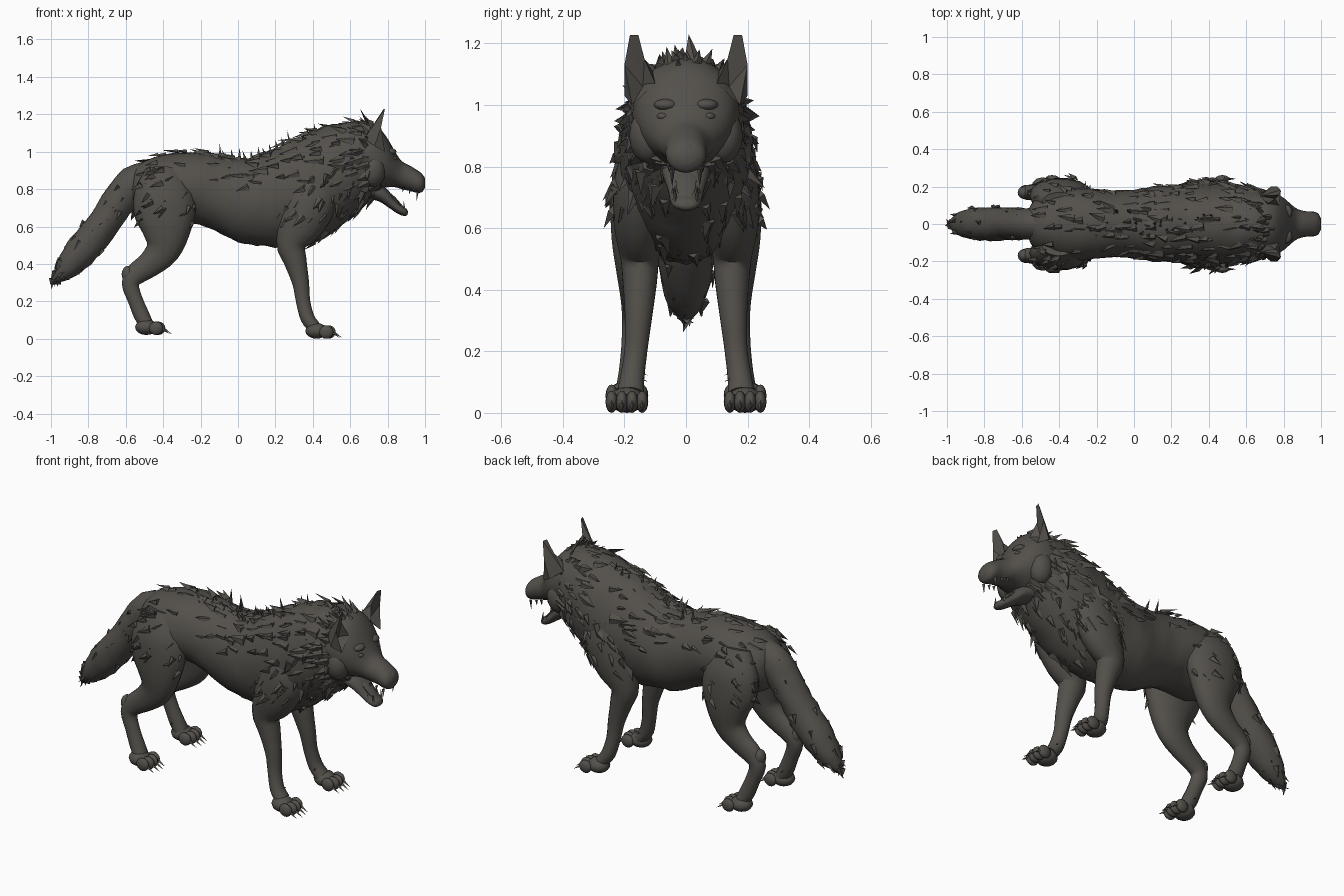
import bpy, bmesh, math, random
from mathutils import Vector

if "Cube" in bpy.data.objects:
    bpy.data.objects.remove(bpy.data.objects["Cube"])

random.seed(7)
fur = bpy.data.materials.new("dark fur")
fur.diffuse_color = (0.088, 0.081, 0.071, 1)
fur.use_nodes = True
fur.node_tree.nodes["Principled BSDF"].inputs["Base Color"].default_value = fur.diffuse_color


def finish(name, bm, smooth=True):
    bmesh.ops.recalc_face_normals(bm, faces=bm.faces)
    me = bpy.data.meshes.new(name)
    bm.to_mesh(me)
    bm.free()
    ob = bpy.data.objects.new(name, me)
    bpy.context.collection.objects.link(ob)
    me.materials.append(fur)
    if smooth:
        bpy.ops.object.select_all(action='DESELECT')
        ob.select_set(True)
        bpy.context.view_layer.objects.active = ob
        bpy.ops.object.shade_smooth_by_angle(angle=math.radians(50))
    return ob


def spline(rows, sub):
    """Smoothly interpolate rows of numbers."""
    out = []
    for i in range(len(rows) - 1):
        p = [rows[max(0, i - 1)], rows[i], rows[i + 1], rows[min(len(rows) - 1, i + 2)]]
        for k in range(sub):
            t = k / sub
            out.append([0.5 * (2 * b + (c - a) * t + (2 * a - 5 * b + 4 * c - d) * t * t
                               + (3 * b - a - 3 * c + d) * t ** 3) for a, b, c, d in zip(*p)])
    return out + [list(rows[-1])]


def loft(name, rows, sides=16, sub=3, upright=False, rough=0.0):
    """Rows are x, y, z, in-plane radius, sideways radius."""
    bm = bmesh.new()
    st = spline(rows, sub)
    rings = []
    for i, (x, y, z, r, w) in enumerate(st):
        a, b = Vector(st[max(0, i - 1)][:3]), Vector(st[min(len(st) - 1, i + 1)][:3])
        t = Vector((1, 0, 0)) if upright else (b - a).normalized()
        side = Vector((0, 1, 0))
        side = (side - t * side.dot(t)).normalized()
        up = t.cross(side)
        ring = []
        for k in range(sides):
            an = 2 * math.pi * k / sides
            f = 1 + random.uniform(-rough, rough)
            ring.append(bm.verts.new(Vector((x, y, z)) + up * (r * f * math.cos(an))
                                     + side * (w * f * math.sin(an))))
        rings.append(ring)
    for p, q in zip(rings, rings[1:]):
        for k in range(sides):
            bm.faces.new((p[k], p[(k + 1) % sides], q[(k + 1) % sides], q[k]))
    bm.faces.new(rings[0])
    bm.faces.new(rings[-1])
    return finish(name, bm)


def sections(rows):
    """Turn x, top, bottom, half width into loft rows."""
    return [(x, 0, (t + b) / 2, (t - b) / 2, w) for x, t, b, w in rows]


def blob(name, c, s):
    bm = bmesh.new()
    bmesh.ops.create_uvsphere(bm, u_segments=12, v_segments=8, radius=1)
    for v in bm.verts:
        v.co = Vector(c) + Vector((v.co.x * s[0], v.co.y * s[1], v.co.z * s[2]))
    return finish(name, bm)


def spike(bm, c, n, d, length, w, h):
    """One flat tapered lock of fur, claw or tooth."""
    side = n.cross(d).normalized()
    a, b, r, tip = [bm.verts.new(p) for p in
                    (c + side * w, c - side * w, c + n * h, c + d * length)]
    for f in ((a, r, tip), (r, b, tip), (b, a, tip), (a, b, r)):
        bm.faces.new(f)


def tufts(name, ob, count, rule, length, flow, lift):
    """Scatter locks over faces that satisfy the rule, lying along the flow."""
    faces = [p for p in ob.data.polygons if len(p.vertices) == 4 and rule(p.center, p.normal)]
    bm = bmesh.new()
    for _ in range(count):
        p = random.choice(faces)
        n = p.normal.copy()
        f = Vector(flow) + Vector([random.uniform(-0.3, 0.3) for _ in range(3)])
        f = f - n * f.dot(n)
        if f.length < 0.05:
            continue
        d = (f.normalized() + n * random.uniform(0.3, 1.3) * lift).normalized()
        jit = Vector([random.uniform(-0.012, 0.012) for _ in range(3)])
        ln = length * random.uniform(0.6, 1.3)
        spike(bm, p.center + jit - n * 0.008, n, d, ln, ln * 0.3, 0.018)
    return finish(name, bm, False)


# torso and neck
torso = loft("torso", sections([
    (-.57, .88, .72, .06), (-.53, .935, .66, .13), (-.4, .985, .61, .19), (-.25, 1.0, .62, .19),
    (-.13, .985, .58, .18), (0, .965, .515, .185), (.1, .97, .50, .20), (.2, 1.02, .49, .205),
    (.3, 1.07, .485, .21), (.4, 1.11, .51, .215), (.5, 1.145, .565, .215), (.6, 1.16, .64, .20),
    (.68, 1.15, .715, .18), (.74, 1.10, .78, .13)]), 24, 3, True, 0.02)

# head with upper muzzle
head = loft("head", sections([
    (.58, 1.14, .80, .16), (.68, 1.155, .79, .175), (.75, 1.13, .80, .165), (.80, 1.07, .81, .14),
    (.84, 1.0, .81, .105), (.875, .95, .80, .08), (.92, .925, .79, .068), (.96, .90, .78, .066),
    (.985, .88, .785, .056), (1.0, .855, .81, .03)]), 20, 3, True)
blob("nose", (.972, 0, .853), (.028, .04, .028))
# lower jaw and tongue
loft("lower_jaw", [(.70, 0, .80, .05, .085), (.77, 0, .77, .04, .075), (.82, 0, .725, .028, .06),
                   (.865, 0, .69, .024, .052), (.895, 0, .675, .02, .04), (.908, 0, .672, .008, .02)], 14)
loft("tongue", [(.76, 0, .80, .012, .04), (.82, 0, .76, .012, .036), (.86, 0, .72, .01, .03),
                (.885, 0, .70, .004, .015)], 10)

# tail
tail = loft("tail", [(-.46, 0, .86, .09, .08), (-.56, 0, .825, .095, .085), (-.63, 0, .745, .092, .085),
                     (-.69, 0, .655, .085, .085), (-.77, 0, .55, .09, .09), (-.85, 0, .455, .085, .085),
                     (-.92, 0, .375, .062, .065), (-.965, 0, .325, .03, .035), (-.985, 0, .305, .008, .01)],
            16, 3, False, 0.05)

front_rows = [(.42, .12, .90, .10, .06), (.40, .14, .77, .14, .092), (.345, .152, .63, .125, .085),
              (.285, .15, .51, .082, .065), (.305, .15, .42, .062, .056), (.335, .155, .3, .045, .044),
              (.348, .163, .2, .038, .038), (.372, .175, .11, .038, .04), (.41, .18, .06, .035, .045)]
hind_rows = [(-.40, .12, .91, .09, .05), (-.40, .145, .79, .155, .09), (-.39, .162, .67, .165, .085),
             (-.385, .168, .56, .125, .075), (-.405, .168, .47, .092, .06), (-.47, .168, .40, .07, .048),
             (-.545, .168, .345, .058, .042), (-.575, .17, .29, .046, .039), (-.55, .175, .21, .04, .036),
             (-.515, .18, .125, .042, .04), (-.485, .185, .07, .036, .045)]


def paw(name, x, y, z):
    blob(name + "_pad", (x - .035, y, z + .042), (.06, .058, .042))
    bm = bmesh.new()
    for k in (-1.5, -.5, .5, 1.5):
        tx, ty = x + .035 - abs(k) * .012, y + k * .033
        blob(name + "_toe", (tx, ty, z + .036), (.038, .02, .036))
        spike(bm, Vector((tx + .025, ty, z + .03)), Vector((0, 0, 1)),
              Vector((.88, 0, -.47)), .055, .009, .016)
    # dewclaw
    inner = -1 if y > 0 else 1
    spike(bm, Vector((x - .07, y + inner * .03, z + .11)), Vector((0, 0, 1)),
          Vector((.3, inner * .9, -.2)).normalized(), .04, .012, .015)
    finish(name + "_claws", bm, False)


for s, label in ((1, "left"), (-1, "right")):
    # legs and paws
    fl = loft(label + "_front_leg", [(x, s * y, z, r, w) for x, y, z, r, w in front_rows], 14)
    hl = loft(label + "_hind_leg", [(x, s * y, z, r, w) for x, y, z, r, w in hind_rows], 14)
    blob(label + "_hock", (-.588, s * .168, .345), (.034, .034, .045))
    paw(label + "_front_paw", .455, s * .192, .0)
    paw(label + "_hind_paw", -.455, s * .192, .02)
    out = lambda c, n: n.y * s > .3 and c.z > .62
    tufts(label + "_shoulder_fur", fl, 30, out, .07, (-.6, s * .1, -.6), .35)
    tufts(label + "_haunch_fur", hl, 28, out, .06, (-.7, s * .1, -.5), .3)
    # cupped ear
    bm = bmesh.new()
    pts = [(.775, .10, 1.07), (.70, .10, 1.10), (.675, .15, 1.07), (.73, .20, 1.03), (.785, .175, 1.0),
           (.735, .14, 1.06), (.765, .20, 1.13), (.755, .135, 1.15), (.785, .182, 1.228), (.778, .155, 1.228)]
    v = [bm.verts.new((x, s * y, z)) for x, y, z in pts]
    for f in ((0, 1, 7), (1, 2, 7), (2, 9, 7), (2, 8, 9), (2, 6, 8), (2, 3, 6), (3, 4, 6),
              (4, 5, 6), (5, 0, 7), (5, 7, 9), (5, 9, 8), (5, 8, 6), (0, 5, 4), (0, 4, 3, 2, 1)):
        bm.faces.new([v[i] for i in f])
    finish(label + "_ear", bm, False)
    # brow, eye, cheek
    blob(label + "_brow", (.812, s * .065, 1.0), (.035, .04, .02))
    blob(label + "_eye", (.832, s * .075, .963), (.018, .02, .012))
    blob(label + "_cheek", (.72, s * .12, .90), (.07, .065, .09))
    # fangs
    bm = bmesh.new()
    for x, y, z, d, ln in ((.955, .045, .79, -1, .055), (.885, .036, .685, 1, .055),
                           (.915, .05, .80, -1, .028), (.855, .043, .705, 1, .028),
                           (.88, .055, .81, -1, .028)):
        spike(bm, Vector((x, s * y, z)), Vector((1, 0, 0)), Vector((0, 0, d)), ln, .009, .012)
    finish(label + "_teeth", bm, False)
    # cheek ruff fanning back and outward
    bm = bmesh.new()
    for ring, (x, w, h) in enumerate(((.76, .15, .15), (.70, .18, .18), (.64, .19, .21), (.57, .20, .24))):
        for k in range(9):
            a = math.radians(38 + k * 15 + ring * 6 + random.uniform(-5, 5))
            n = Vector((0, s * math.sin(a), math.cos(a)))
            c = Vector((x, s * w * math.sin(a), .93 - ring * .012 + h * math.cos(a)))
            d = (Vector((-.75, 0, -.25)) + n * random.uniform(.3, .6)).normalized()
            spike(bm, c - n * .015, n, d, random.uniform(.08, .12), .034, .02)
    finish(label + "_cheek_ruff", bm, False)

# loose coat over the torso, chest and tail
tufts("mane_fur", torso, 130, lambda c, n: c.x > .15 and n.z > .1, .085, (-1, 0, -.1), .35)
tufts("back_fur", torso, 80, lambda c, n: -.5 < c.x < .2 and n.z > .2, .075, (-1, 0, -.1), .3)
tufts("neck_fur", torso, 80, lambda c, n: c.x > .4 and n.z < .2, .075, (-.4, 0, -1), .3)
tufts("tail_fur", tail, 50, lambda c, n: c.x < -.6, .05, (-.6, 0, -.8), .15)
tufts("crown_fur", head, 22, lambda c, n: c.x < .74 and n.z > .5, .07, (-1, 0, 0), .3)

# raised bristles along the spine
bm = bmesh.new()
for i in range(20):
    x = -.22 + i * .034
    z = .975 + max(0, x - .08) * .36
    y = random.uniform(-.07, .07)
    d = Vector((random.uniform(-.7, -.1), y * 3, 1)).normalized()
    spike(bm, Vector((x, y, z - .025)), Vector((-.9, 0, .3)), d, random.uniform(.05, .095), .012, .022)
finish("spine_bristles", bm, False)

# ragged tail tip
bm = bmesh.new()
for y in (-.045, -.02, 0, .02, .045):
    spike(bm, Vector((-.93, y, .355)), Vector((-.6, 0, .6)),
          Vector((-.72, y * 2, -.6)).normalized(), .085 - abs(y) * .3, .016, .02)
finish("tail_tip", bm, False)
